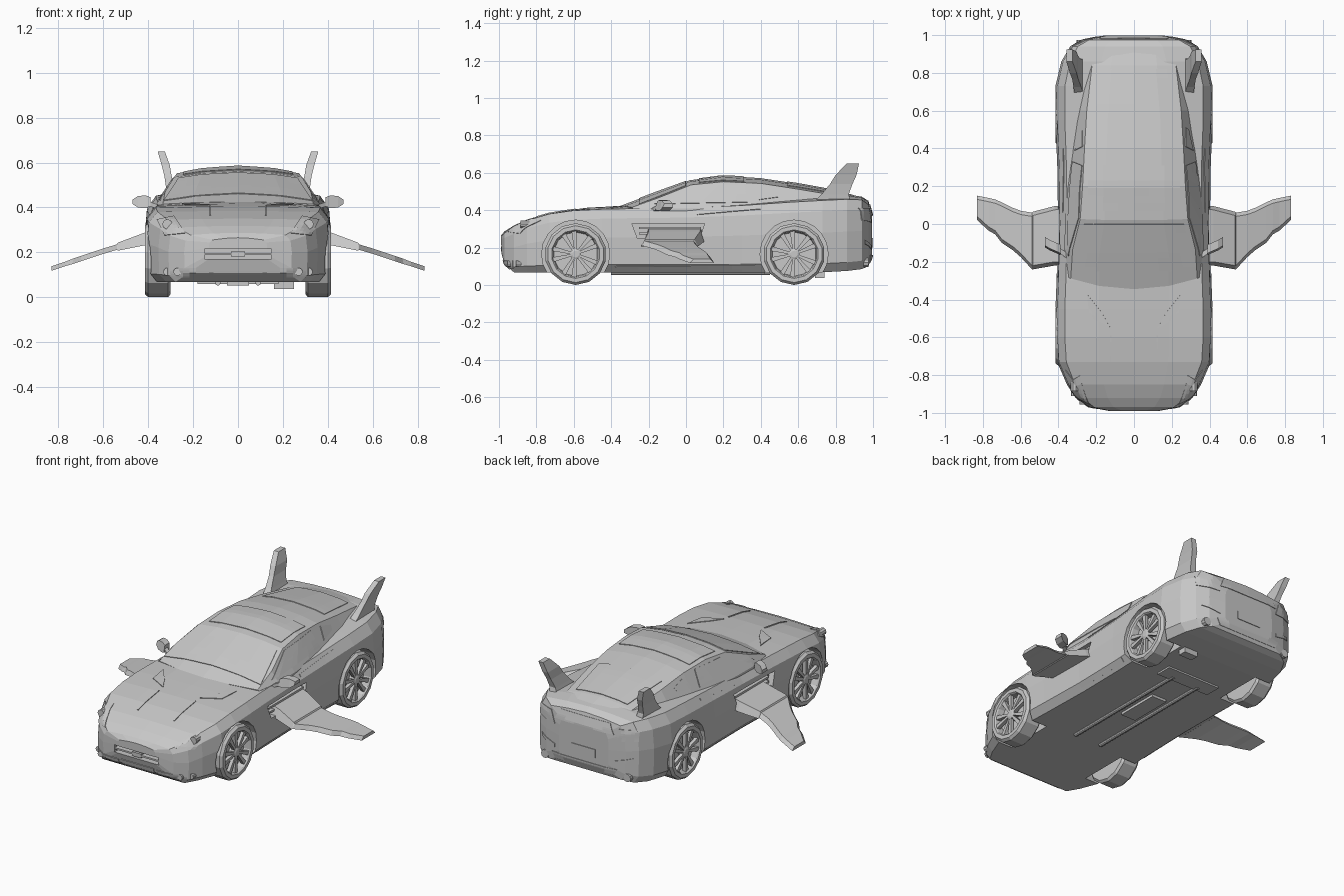
import bpy, bmesh, math
from mathutils import Vector
from mathutils.bvhtree import BVHTree

cube = bpy.data.objects.get("Cube")
if cube:
    bpy.data.objects.remove(cube)

grey = bpy.data.materials.new("plain grey")
grey.use_nodes = True
grey.diffuse_color = (0.58, 0.58, 0.58, 1)
grey.node_tree.nodes["Principled BSDF"].inputs["Base Color"].default_value = (0.58, 0.58, 0.58, 1)


def finish(name, bm):
    bmesh.ops.recalc_face_normals(bm, faces=bm.faces)
    mesh = bpy.data.meshes.new(name)
    bm.to_mesh(mesh)
    bm.free()
    mesh.materials.append(grey)
    ob = bpy.data.objects.new(name, mesh)
    bpy.context.scene.collection.objects.link(ob)
    return ob


def loft(name, rings, side=1):
    """Skin closed rings of points and cap both ends."""
    bm = bmesh.new()
    loops = [[bm.verts.new((p[0] * side, p[1], p[2])) for p in r] for r in rings]
    n = len(loops[0])
    for a, b in zip(loops, loops[1:]):
        for i in range(n):
            j = (i + 1) % n
            bm.faces.new((a[i], a[j], b[j], b[i]))
    bm.faces.new(loops[0])
    bm.faces.new(loops[-1])
    return finish(name, bm)


def box(name, x0, x1, y0, y1, z0, z1, side=1):
    ring = lambda z: [(x0, y0, z), (x1, y0, z), (x1, y1, z), (x0, y1, z)]
    return loft(name, [ring(z0), ring(z1)], side)


def lathe(name, profile, y, z, n, side=1):
    """Turn (x, radius) pairs about an axis along x."""
    return loft(name, [[(x, y + r * math.sin(math.tau * i / n), z - r * math.cos(math.tau * i / n))
                        for i in range(n)] for x, r in profile], side)


def rod(name, x, z, r, y0, y1, side=1):
    return loft(name, [[(x + r * math.cos(math.tau * i / 10), y, z + r * math.sin(math.tau * i / 10))
                        for i in range(10)] for y in (y0, y1)], side)


def mirrored(half):
    return half + [(-x, y, z) for x, y, z in reversed(half) if x > 1e-6]


def carve(target, cutter):
    """Subtract the cutter for good, trying a second solver if the first loses the shape."""
    cutter.hide_render = True
    for solver in ("EXACT", "MANIFOLD", "FLOAT"):
        mod = target.modifiers.new("cut", "BOOLEAN")
        mod.operation, mod.object, mod.solver = "DIFFERENCE", cutter, solver
        bpy.context.view_layer.update()
        deps = bpy.context.evaluated_depsgraph_get()
        result = bpy.data.meshes.new_from_object(target.evaluated_get(deps))
        target.modifiers.clear()
        if len(result.polygons) >= len(target.data.polygons):
            target.data = result
            break
    bpy.data.objects.remove(cutter)


# Lower body: y, half width, floor, shoulder height, deck height
def body_ring(y, w, zb, zs, zd):
    h = zs - zb
    half = [(0, zb), (w * .9, zb), (w * .99, zb + h * .12), (w, zb + h * .55),
            (w * .975, zb + h * .85), (w * .88, zs), (w * .45, zs * .3 + zd * .7), (0, zd)]
    return mirrored([(x, y, z) for x, z in half])


body = loft("body", [body_ring(*s) for s in (
    (-.99, .13, .18, .255, .265), (-.97, .24, .11, .277, .287), (-.92, .31, .068, .31, .318),
    (-.85, .355, .068, .345, .35), (-.73, .407, .068, .38, .384), (-.6, .416, .068, .398, .405),
    (-.45, .416, .068, .405, .417), (-.3, .41, .068, .408, .427), (0, .402, .068, .412, .43),
    (.3, .406, .068, .425, .45), (.55, .416, .068, .442, .47), (.73, .416, .068, .452, .482),
    (.86, .385, .075, .458, .485), (.94, .338, .085, .455, .472), (.975, .27, .1, .43, .45),
    (.995, .17, .15, .37, .38))])


# Cabin: y, base half width, roof half width, roof edge height, crown height, sweep
def cabin_ring(y, bw, rw, rz, cz, sweep):
    half = [(0, .37), (bw, .37), (bw, .41), (rw, rz), (rw * .55, rz * .3 + cz * .7), (0, cz)]
    return mirrored([(x, y + sweep * (x / bw) ** 2, z) for x, z in half])


cabin = loft("cabin", [cabin_ring(*s) for s in (
    (-.345, .345, .335, .415, .425, .06), (-.16, .368, .325, .47, .495, .03),
    (.02, .365, .285, .535, .56, .01), (.2, .355, .272, .552, .584, 0),
    (.4, .335, .262, .543, .571, 0), (.6, .315, .25, .512, .541, 0),
    (.84, .275, .222, .472, .497, 0), (.95, .24, .2, .445, .465, 0))])

# Wheel arches, side intakes and grille opening
INTAKE = [(-.29, .33), (.1, .33), (.07, .24), (-.26, .25)]
for s in (1, -1):
    for y in (-.59, .578):
        carve(body, lathe("arch_cutter", [(.27, .182), (.6, .182)], y, .165, 20, s))
    carve(body, loft("intake_cutter", [[(x, y, z) for y, z in INTAKE] for x in (.37, .5)], s))
carve(body, box("grille_cutter", -.15, .15, -1.1, -.955, .17, .215))

bpy.context.view_layer.update()
deps = bpy.context.evaluated_depsgraph_get()
trees = [BVHTree.FromObject(o, deps) for o in (body, cabin)]

RAYS = {"front": (Vector((0, 1, 0)), lambda u, v: (u, -2, v)),
        "back": (Vector((0, -1, 0)), lambda u, v: (u, 2, v)),
        "top": (Vector((0, 0, -1)), lambda u, v: (u, v, 2)),
        "side": (Vector((-1, 0, 0)), lambda u, v: (2, u, v))}


def panel(name, view, corners, side=1, n=6):
    """Lay a thin four-cornered plate onto the bodywork."""
    aim, start = RAYS[view]
    a, b, c, d = [Vector(p) for p in corners]
    bm, grid = bmesh.new(), {}
    for i in range(n + 1):
        for j in range(n + 1):
            p = a.lerp(b, i / n).lerp(d.lerp(c, i / n), j / n)
            origin = Vector(start(*p))
            hits = [h for h in (t.ray_cast(origin, aim) for t in trees) if h[0]]
            if hits:
                q = min(hits, key=lambda h: h[3])[0]
                grid[i, j] = bm.verts.new((q.x * side, q.y, q.z))
    for i in range(n):
        for j in range(n):
            quad = [grid.get(k) for k in ((i, j), (i + 1, j), (i + 1, j + 1), (i, j + 1))]
            if all(quad):
                bm.faces.new(quad)
    mod = finish(name, bm).modifiers.new("thickness", "SOLIDIFY")
    mod.thickness = .008
    mod.offset = 0


def wide(w0, v0, w1, v1):
    return [(-w0, v0), (w0, v0), (w1, v1), (-w1, v1)]


# Glass, roof and centre panels
panel("windshield", "top", wide(.33, -.25, .265, 0), n=10)
panel("sunroof", "top", wide(.245, .07, .24, .31))
panel("rear_window", "top", wide(.21, .54, .175, .82))
panel("lower_intake", "front", wide(.11, .085, .11, .135))
panel("tailgate", "back", wide(.2, .37, .17, .43))
panel("rear_plate", "back", wide(.08, .2, .08, .25))
panel("diffuser", "back", wide(.2, .12, .22, .16))
box("grille_bar", -.15, .15, -.985, -.94, .187, .197)
box("grille_badge_plate", -.03, .03, -.988, -.94, .18, .205)

for s in (1, -1):
    # Painted and glazed side details
    panel("side_window", "side", [(-.17, .432), (.33, .442), (.31, .535), (.03, .525)], s, 8)
    panel("quarter_window", "side", [(.39, .455), (.5, .47), (.51, .495), (.41, .525)], s)
    panel("side_crease", "side", [(.06, .375), (.4, .405), (.4, .415), (.06, .387)], s)
    panel("sill", "side", [(-.38, .085), (.37, .085), (.37, .11), (-.38, .1)], s)
    panel("hood_vent", "top", [(.25, -.37), (.235, -.49), (.125, -.55), (.17, -.47)], s)
    panel("hood_line", "top", [(.12, -.8), (.128, -.8), (.128, -.59), (.12, -.59)], s)
    panel("headlight", "front", [(.235, .285), (.325, .275), (.36, .345), (.285, .36)], s)
    panel("brake_duct", "front", [(.13, .09), (.3, .09), (.3, .13), (.13, .13)], s)
    panel("taillight", "back", [(.2, .335), (.335, .345), (.335, .41), (.23, .41)], s)
    panel("rear_reflector", "back", [(.2, .19), (.31, .22), (.31, .24), (.2, .21)], s)
    rod("headlamp", .315, .325, .022, -.885, -.8, s)
    for x in (.27, .315):
        rod("fog_lamp", x, .113, .018, -.955 + (x - .27), -.85, s)
    rod("exhaust_tip", .28, .12, .025, .9, .975, s)
    for z in (.275, .305):
        box("intake_slat", .365, .392, -.25, .08, z - .006, z + .006, s)

    # Folding side wing: x, front edge, rear edge, height, half thickness
    loft("side_wing", [[(x, f, z - t), (x, f + .02, z + t), (x, r - .02, z + t), (x, r, z - t)]
                       for x, f, r, z, t in (
        (.36, -.22, .1, .275, .03), (.42, -.22, .095, .258, .028), (.535, -.24, .065, .225, .018),
        (.54, -.24, .06, .223, .012), (.6, -.175, .07, .205, .012), (.64, -.14, .085, .192, .012),
        (.7, -.1, .115, .172, .012), (.735, -.055, .13, .16, .012), (.77, -.035, .138, .148, .01),
        (.83, .02, .15, .128, .01))], s)

    # Tail fin
    loft("tail_fin", [[(x - t, f, z), (x + t, f, z), (x + t, r, z), (x - t, r, z)]
                      for x, f, r, z, t in (
        (.29, .68, .88, .44, .025), (.3, .725, .87, .485, .02), (.312, .77, .89, .54, .016),
        (.322, .8, .912, .588, .018), (.342, .86, .925, .65, .016))], s)

    # Mirror
    loft("mirror_arm", [[(x, y - .015, z - .01), (x, y + .015, z - .01), (x, y + .015, z + .01),
                         (x, y - .015, z + .01)] for x, y, z in ((.35, -.17, .4), (.41, -.13, .42))], s)
    loft("mirror", [[(x, y - .03, z - h), (x, y + .025, z - h), (x, y + .025, z + h),
                     (x, y - .02, z + h)] for x, y, z, h in (
        (.39, -.135, .425, .02), (.41, -.125, .425, .028), (.445, -.11, .425, .026), (.47, -.095, .425, .01))], s)

    # Wheels with ten paired spokes
    for end, y in (("front", -.59), ("rear", .578)):
        lathe(end + "_wheel", [(.3, .12), (.3, .152), (.312, .165), (.4, .165), (.415, .152), (.415, .13),
                               (.408, .124), (.37, .118)], y, .165, 14, s)
        lathe(end + "_hub", [(.36, .03), (.405, .03), (.41, .018)], y, .165, 10, s)
        for k in range(10):
            a = math.tau * (k + (.12 if k % 2 else -.12)) / 10
            out, across = Vector((0, math.sin(a), math.cos(a))), Vector((0, math.cos(a), -math.sin(a)))
            mid = Vector((0, y, .165))
            loft(end + "_spoke", [[mid + out * r + across * w + Vector((x, 0, 0))
                                   for w, x in ((-h, .385), (h, .385), (h, .406), (-h, .406))]
                                  for r, h in ((.02, .006), (.125, .013))], s)

# Underbody
box("drive_tunnel", -.05, .05, -.05, .22, .053, .08)
box("exhaust_box", -.18, .18, .42, .52, .058, .08)
box("tow_bracket", .16, .25, .69, .74, .037, .085)
for x in (-.09, .09):
    rod("exhaust_pipe", x, .064, .012, -.4, .45)
